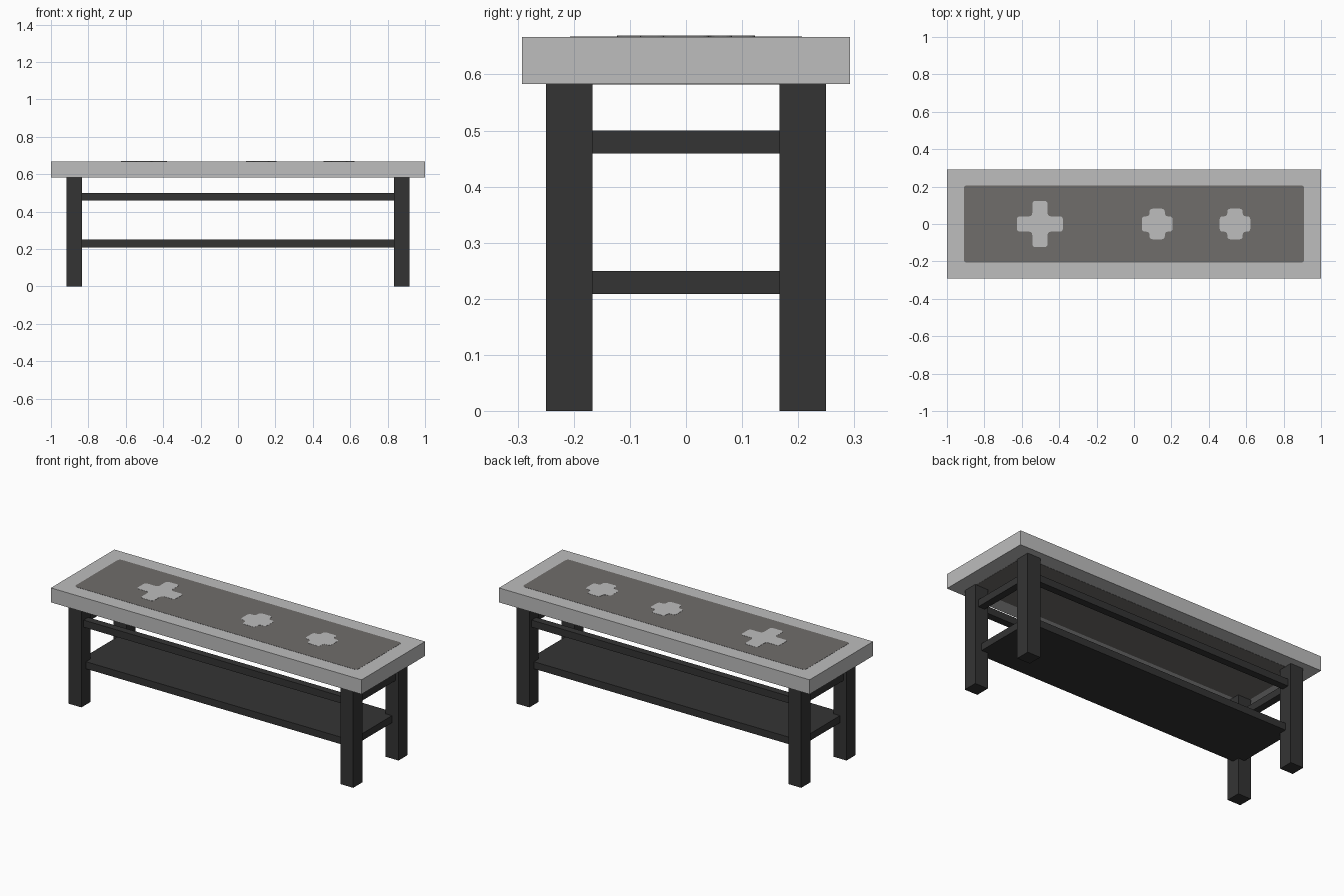
import bpy
import bmesh
from mathutils import Vector

if "Cube" in bpy.data.objects:
    bpy.data.objects.remove(bpy.data.objects["Cube"], do_unlink=True)


def material(name, rgb):
    mat = bpy.data.materials.new(name)
    mat.use_nodes = True
    mat.diffuse_color = (*rgb, 1)
    mat.node_tree.nodes["Principled BSDF"].inputs["Base Color"].default_value = (*rgb, 1)
    return mat


LIGHT = material("pale grey", (0.51, 0.51, 0.51))
PANEL = material("warm grey", (0.16, 0.153, 0.147))
DARK = material("charcoal", (0.034, 0.034, 0.034))


def finish(name, bm, mat):
    bmesh.ops.recalc_face_normals(bm, faces=bm.faces)
    mesh = bpy.data.meshes.new(name)
    bm.to_mesh(mesh)
    bm.free()
    mesh.materials.append(mat)
    obj = bpy.data.objects.new(name, mesh)
    bpy.context.collection.objects.link(obj)
    return obj


def box(name, low, high, mat):
    low, high = Vector(low), Vector(high)
    bm = bmesh.new()
    bmesh.ops.create_cube(bm, size=1)
    for v in bm.verts:
        v.co = (low + high) / 2 + v.co * (high - low)
    return finish(name, bm, mat)


def plate(name, outline, radius, center_x, z, thickness, mat):
    """Thin plate with every outline corner rounded."""
    points = [Vector(p) for p in outline]
    bm = bmesh.new()
    verts = []
    for i, p in enumerate(points):
        a = p + (points[i - 1] - p).normalized() * radius
        b = p + (points[(i + 1) % len(points)] - p).normalized() * radius
        for step in range(5):
            t = step / 4
            q = a * (1 - t) ** 2 + p * 2 * t * (1 - t) + b * t ** 2
            verts.append(bm.verts.new((q.x + center_x, q.y, z)))
    face = bm.faces.new(verts)
    new = bmesh.ops.extrude_face_region(bm, geom=[face])["geom"]
    for v in new:
        if isinstance(v, bmesh.types.BMVert):
            v.co.z += thickness
    return finish(name, bm, mat)


def rectangle(w, h):
    return [(w, -h), (w, h), (-w, h), (-w, -h)]


def cross(reach, arm):
    quarter = [(reach, -arm), (reach, arm), (arm, arm)]
    outline = []
    for _ in range(4):
        outline += quarter
        quarter = [(-y, x) for x, y in quarter]
    return outline


# Table top
BASE, TOP = 0.583, 0.667
box("table_top", (-1, -0.292, BASE), (1, 0.292, TOP), LIGHT)

# Inset panels above and below, with cross shaped patches
plate("top_panel", rectangle(0.91, 0.207), 0.02, 0, TOP, 0.001, PANEL)
plate("under_panel", rectangle(0.91, 0.207), 0.02, 0, BASE, -0.001, PANEL)
for name, x, reach in (("large", -0.503, 0.123), ("middle", 0.124, 0.082), ("end", 0.54, 0.082)):
    plate(name + "_cross", cross(reach, 0.041), 0.018, x, TOP + 0.001, 0.001, LIGHT)

# Legs
for side, sx in (("left", 1), ("right", -1)):
    for end, sy in (("front", -1), ("back", 1)):
        x, y, h = sx * 0.875, sy * 0.208, 0.0417
        box(f"{end}_{side}_leg", (x - h, y - h, 0), (x + h, y + h, BASE), DARK)

# Upper rails
R, LOW, HIGH = 0.021, 0.459, 0.5
for end, y in (("front", -0.208), ("back", 0.208)):
    box(end + "_rail", (-0.835, y - R, LOW), (0.835, y + R, HIGH), DARK)
for side, x in (("left", 0.875), ("right", -0.875)):
    box(side + "_rail", (x - R, -0.167, LOW), (x + R, 0.167, HIGH), DARK)

# Lower shelf
box("shelf", (-0.875, -0.208, 0.209), (0.875, 0.208, 0.25), DARK)
